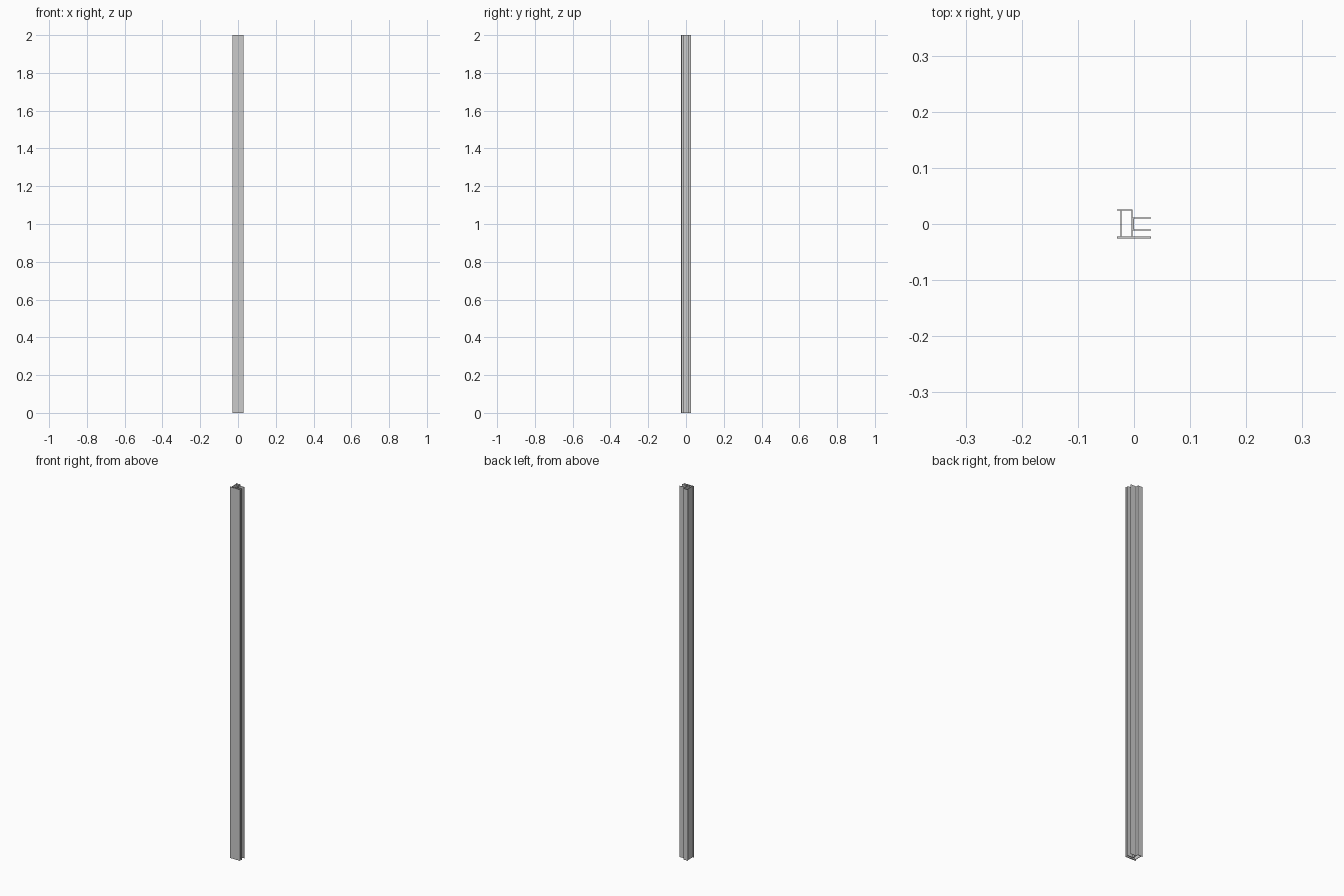
import bpy

if "Cube" in bpy.data.objects:
    bpy.data.objects.remove(bpy.data.objects["Cube"])

LENGTH = 2.0

# Outer outline of the extruded frame section
outer = [
    (-0.030, -0.026), (0.030, -0.026), (0.030, -0.0225),   # wide front flange
    (-0.0025, -0.0225), (-0.0025, -0.0120),                # box wall
    (0.030, -0.0120), (0.030, -0.0100),                    # front channel lip
    (0.000, -0.0100), (0.000, 0.0100),                     # channel floor
    (0.030, 0.0100), (0.030, 0.0120),                      # rear channel lip
    (-0.0025, 0.0120), (-0.0025, 0.026),                   # box wall
    (-0.030, 0.026), (-0.030, 0.0240),                     # short rear flange
    (-0.0245, 0.0240), (-0.0245, -0.0225), (-0.030, -0.0225),
]

# Hollow chamber inside the box
chamber = [(-0.0225, -0.0225), (-0.0045, -0.0225),
           (-0.0045, 0.0240), (-0.0225, 0.0240)]

# Filled 2D curve with a hole, extruded along z
curve = bpy.data.curves.new("frame_profile", 'CURVE')
curve.dimensions = '2D'
curve.fill_mode = 'BOTH'
curve.extrude = LENGTH / 2
for loop in (outer, chamber):
    spline = curve.splines.new('POLY')
    spline.points.add(len(loop) - 1)
    for point, (x, y) in zip(spline.points, loop):
        point.co = (x, y, 0, 1)
    spline.use_cyclic_u = True

frame = bpy.data.objects.new("frame_profile", curve)
frame.location.z = LENGTH / 2
bpy.context.collection.objects.link(frame)

# Turn into a flat-shaded mesh
bpy.context.view_layer.objects.active = frame
frame.select_set(True)
bpy.ops.object.convert(target='MESH')
bpy.ops.object.shade_flat()
